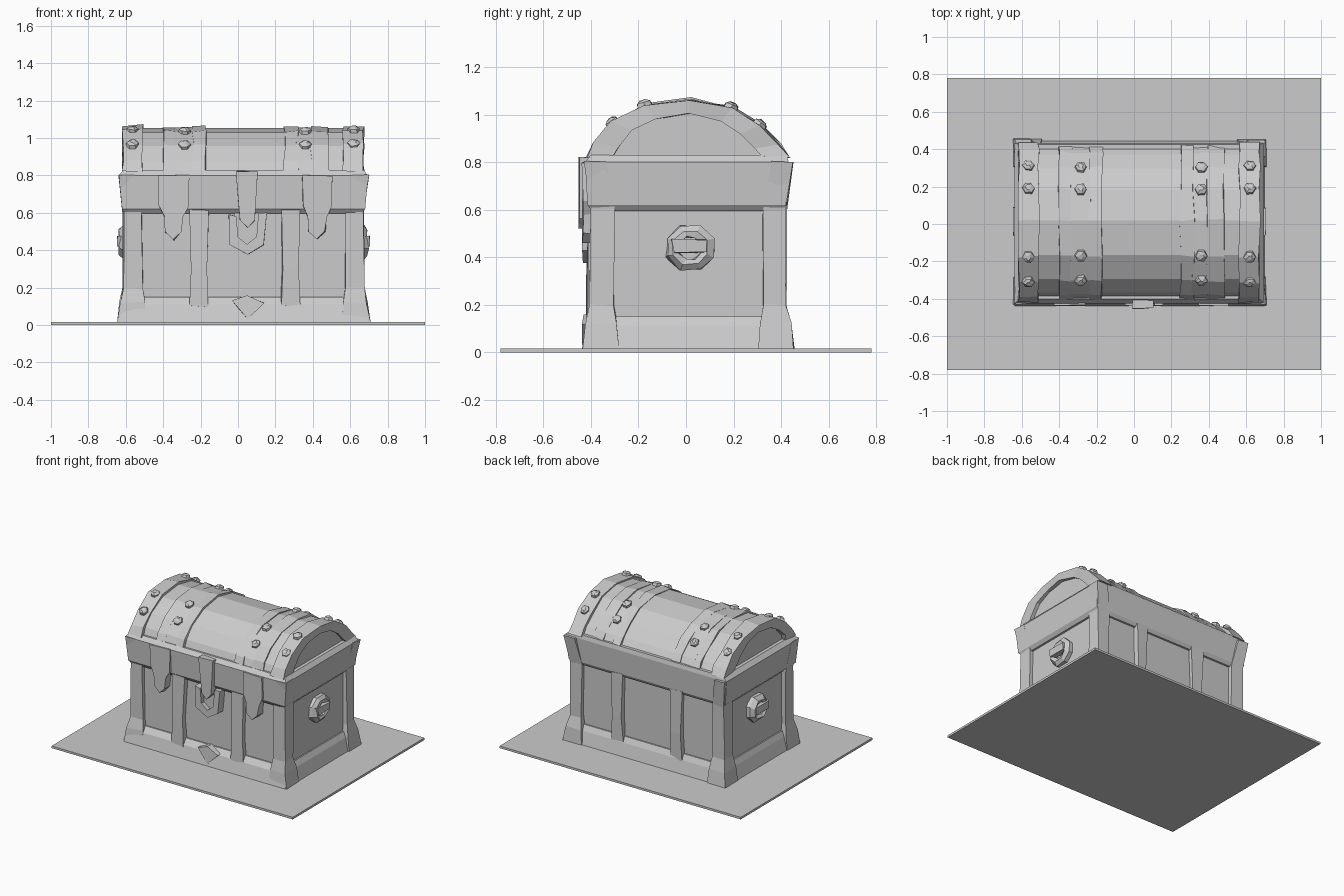
import bpy, bmesh, math, random

if "Cube" in bpy.data.objects:
    bpy.data.objects.remove(bpy.data.objects["Cube"])

random.seed(4)
CX, CY = 0.03, 0.01   # chest centre


def mesh(name, verts, faces, jitter=0.0):
    """Flat shaded object with slightly uneven, hand-hewn vertices."""
    verts = [tuple(c + random.uniform(-jitter, jitter) for c in v) for v in verts]
    me = bpy.data.meshes.new(name)
    me.from_pydata(verts, [], faces)
    bm = bmesh.new()
    bm.from_mesh(me)
    bmesh.ops.recalc_face_normals(bm, faces=bm.faces)
    bm.to_mesh(me)
    bm.free()
    ob = bpy.data.objects.new(name, me)
    bpy.context.collection.objects.link(ob)
    return ob


def skin(name, rings, jitter=0.0, closed=False):
    """Join equal-length rings of points; cap the ends, or close the loop."""
    n, m = len(rings[0]), len(rings)
    faces = []
    for r in range(m if closed else m - 1):
        a, b = r * n, ((r + 1) % m) * n
        faces += [(a + i, a + (i + 1) % n, b + (i + 1) % n, b + i) for i in range(n)]
    if not closed:
        faces += [tuple(range(n))[::-1], tuple(range((m - 1) * n, m * n))]
    return mesh(name, [p for ring in rings for p in ring], faces, jitter)


def loft(name, levels, jitter=0.0):
    """Stack of rectangles (x0, x1, y0, y1, z)."""
    return skin(name, [[(a, c, z), (b, c, z), (b, d, z), (a, d, z)]
                       for a, b, c, d, z in levels], jitter)


def plate(name, pts, y0, y1, jitter=0.0):
    """Outline in x-z extruded along y."""
    return skin(name, [[(x, y, z) for x, z in pts] for y in (y0, y1)], jitter)


# lid arch, seen from the right side (y, z)
ARCH = [(-0.41, 0.82), (-0.385, 0.88), (-0.31, 0.965), (-0.175, 1.04), (0.02, 1.065),
        (0.19, 1.03), (0.31, 0.955), (0.39, 0.875), (0.43, 0.82)]


def arch(s):
    return [(CY + (y - CY) * s, 0.82 + (z - 0.82) * s) for y, z in ARCH]


def arch_band(name, x0, x1, inner, outer, jitter=0.007):
    rings = []
    for (yi, zi), (yo, zo) in zip(arch(inner), arch(outer)):
        rings.append([(x0, yi, zi), (x0, yo, zo), (x1, yo, zo), (x1, yi, zi)])
    skin(name, rings, jitter)


# ground plate
loft("base_plate", [(-1, 1, -0.78, 0.78, 0), (-1, 1, -0.78, 0.78, 0.016)])

# box, flared plinth and overhanging rim
loft("chest_box", [(-0.585, 0.645, -0.375, 0.39, 0.01), (-0.585, 0.645, -0.375, 0.39, 0.84)])
loft("plinth", [(-0.64, 0.70, -0.44, 0.445, 0.01), (-0.612, 0.675, -0.415, 0.42, 0.11),
                (-0.595, 0.655, -0.385, 0.40, 0.15)])
loft("rim", [(-0.60, 0.66, -0.395, 0.405, 0.595), (-0.62, 0.68, -0.415, 0.42, 0.62),
             (-0.638, 0.695, -0.425, 0.432, 0.80), (-0.61, 0.67, -0.40, 0.425, 0.83)])

# corner posts with flared feet, and upright straps between the panels
for sx in (-1, 1):
    for sy in (-1, 1):
        levels = []
        for out, width, z in ((0.675, 0.15, 0.01), (0.66, 0.13, 0.12), (0.643, 0.10, 0.20),
                              (0.643, 0.10, 0.60), (0.668, 0.09, 0.80)):
            x = sorted((CX + sx * out, CX + sx * (out - width)))
            y = sorted((CY + sy * (out - 0.23), CY + sy * (out - 0.23 - width)))
            levels.append((*x, *y, z))
        loft("corner_post", levels, 0.005)
for x in (-0.21, 0.28):
    for name, y0, y1 in (("front_strap", -0.415, -0.36), ("back_strap", 0.37, 0.42)):
        loft(name, [(x - 0.05, x + 0.05, y0, y1, 0.10), (x - 0.04, x + 0.04, y0, y1, 0.30),
                    (x - 0.05, x + 0.05, y0, y1, 0.62)], 0.006)

# barrel lid: shell, raised end bands and straps
skin("lid_shell", [[(x, y, z) for y, z in arch(0.95)] for x in (-0.585, 0.645)])
arch_band("lid_end_band", -0.615, -0.51, 0.75, 1.01)
arch_band("lid_end_band", 0.56, 0.67, 0.75, 1.01)
for x0, x1 in ((-0.40, -0.33), (-0.24, -0.17), (0.25, 0.32), (0.39, 0.48)):
    arch_band("lid_strap", x0, x1, 0.90, 0.985)
for x0, x1 in ((-0.34, -0.23), (0.31, 0.40)):
    arch_band("lid_strap_centre", x0, x1, 0.90, 0.97, 0.004)


# faceted studs on the lid bands
def stud(x, y, z, tilt, r):
    rings = []
    for k, h in ((1.0, -0.015), (0.9, 0.012), (0.4, 0.022)):
        ring = []
        for i in range(6):
            a = i * math.tau / 6
            u, v = r * k * math.cos(a), r * k * math.sin(a)
            ring.append((x + u, y + v * math.cos(tilt) + h * math.sin(tilt),
                         z - v * math.sin(tilt) + h * math.cos(tilt)))
        rings.append(ring)
    skin("stud", rings, 0.003)


for x, s in ((-0.565, 1.0), (-0.285, 0.97), (0.36, 0.97), (0.62, 1.0)):
    pts = arch(s)
    for i in (2, 3, 5, 6):
        y, z = pts[i]
        tilt = math.atan2(pts[i - 1][1] - pts[i + 1][1], pts[i + 1][0] - pts[i - 1][0])
        stud(x, y, z, tilt, 0.035)

# hanging strap ends left and right, tapering to a point
for x in (-0.345, 0.425):
    plate("hasp", [(x - 0.08, 0.80), (x - 0.08, 0.64), (x - 0.05, 0.58), (x - 0.045, 0.50),
                   (x, 0.455), (x + 0.04, 0.50), (x + 0.05, 0.58), (x + 0.08, 0.64),
                   (x + 0.08, 0.80)], -0.435, -0.37, 0.005)

# central latch: tongue, U-shaped lock and lower ornament
plate("latch_tongue", [(-0.01, 0.82), (0.01, 0.56), (0.05, 0.52), (0.09, 0.56), (0.105, 0.82)],
      -0.45, -0.38, 0.004)
plate("lock", [(-0.05, 0.59), (-0.045, 0.43), (0.05, 0.375), (0.14, 0.43), (0.155, 0.60),
               (0.11, 0.60), (0.10, 0.47), (0.05, 0.43), (0.0, 0.47), (-0.01, 0.58)],
      -0.435, -0.36, 0.003)
plate("lock_plate", [(-0.02, 0.60), (-0.02, 0.45), (0.05, 0.41), (0.12, 0.45), (0.12, 0.60)],
      -0.40, -0.36)
plate("plinth_ornament", [(-0.03, 0.13), (0.05, 0.03), (0.14, 0.12), (0.05, 0.16)],
      -0.435, -0.38, 0.004)

# side handles: eight-sided boss with a hollow and a grip bar
for sx, wall in ((-1, -0.585), (1, 0.645)):
    rings = []
    for r, h in ((0.112, -0.01), (0.108, 0.025), (0.08, 0.05), (0.055, 0.04), (0.05, 0.005)):
        rings.append([(wall + sx * h, 0.02 + r * math.cos((i + .5) * math.tau / 8),
                       0.44 + r * 0.92 * math.sin((i + .5) * math.tau / 8)) for i in range(8)])
    skin("handle_boss", rings, 0.006)
    x0, x1 = sorted((wall + sx * 0.02, wall + sx * 0.06))
    loft("handle_grip", [(x0, x1, -0.05, 0.09, 0.42), (x0, x1, -0.065, 0.085, 0.475)], 0.004)
